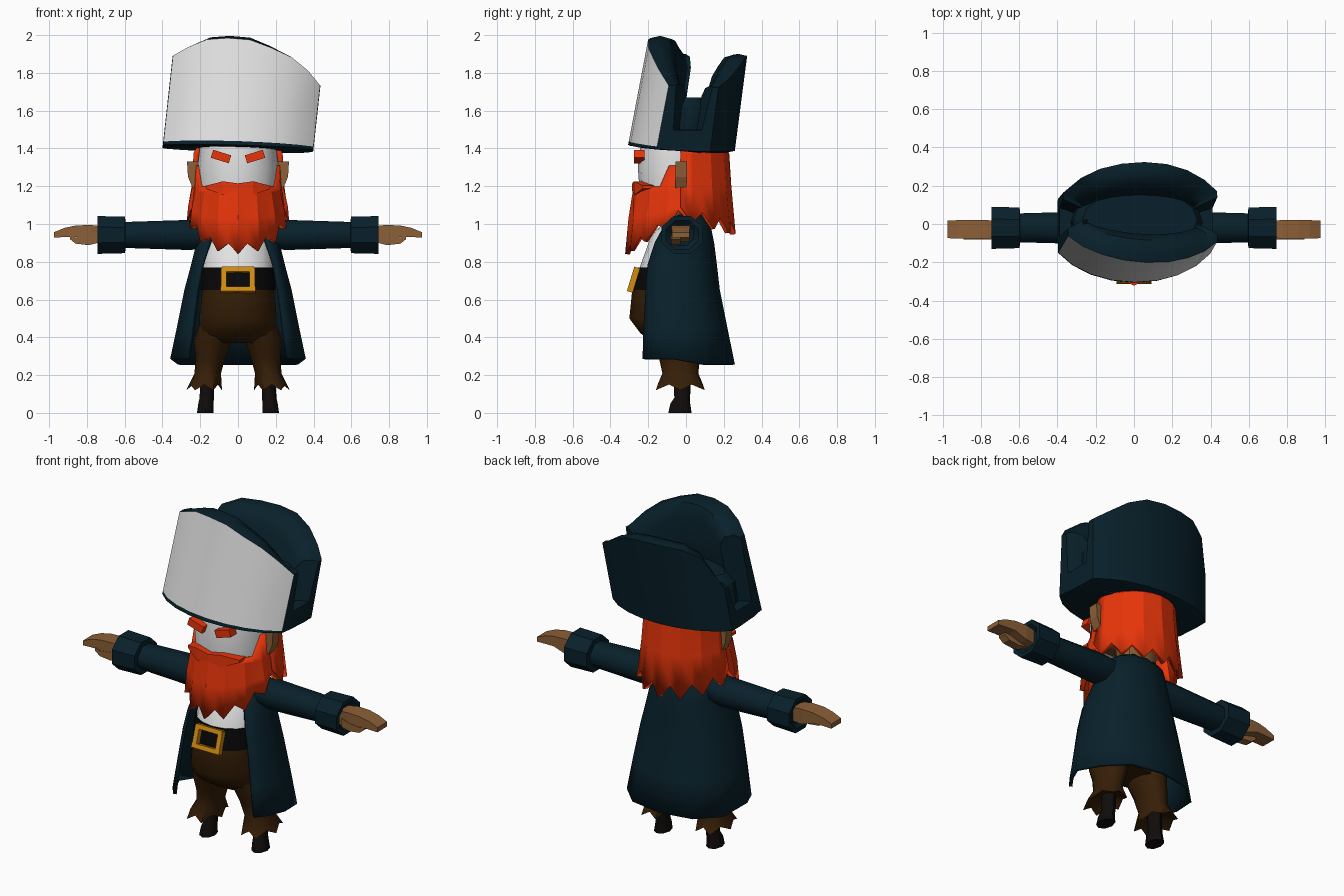
import bpy, bmesh, math
from math import sin, cos, pi, radians
from mathutils import Matrix

if "Cube" in bpy.data.objects:
    bpy.data.objects.remove(bpy.data.objects["Cube"])


def material(name, r, g, b):
    m = bpy.data.materials.new(name)
    m.diffuse_color = (r, g, b, 1)
    m.use_nodes = True
    node = m.node_tree.nodes["Principled BSDF"]
    node.inputs["Base Color"].default_value = (r, g, b, 1)
    node.inputs["Roughness"].default_value = 0.9
    return m


NAVY = material("navy cloth", .0025, .0145, .0235)
WHITE = material("white", .76, .76, .76)
ORANGE = material("orange hair", .82, .036, .003)
BROWN = material("dark brown cloth", .036, .013, .002)
SKIN = material("tan skin", .26, .115, .038)
GOLD = material("gold", .64, .26, .005)
BLACK = material("black belt", .002, .002, .002)
BOOT = material("boot leather", .005, .0035, .003)


def finish(bm, name, mats, smooth=35, thick=0):
    bmesh.ops.recalc_face_normals(bm, faces=bm.faces)
    me = bpy.data.meshes.new(name)
    bm.to_mesh(me)
    bm.free()
    ob = bpy.data.objects.new(name, me)
    bpy.context.collection.objects.link(ob)
    for m in mats:
        me.materials.append(m)
    if thick:
        s = ob.modifiers.new("thickness", "SOLIDIFY")
        s.thickness, s.offset = thick, 0
    bpy.ops.object.select_all(action="DESELECT")
    ob.select_set(True)
    bpy.context.view_layer.objects.active = ob
    if smooth:
        bpy.ops.object.shade_smooth_by_angle(angle=radians(smooth))
    return ob


def loft(name, rings, mats, closed=True, smooth=35, thick=0, rule=None):
    """Skin a list of equal point rings; rule(row, face centre) picks the material."""
    bm = bmesh.new()
    rows = [[bm.verts.new(p) for p in ring] for ring in rings]
    n = len(rows[0])
    for r, (a, b) in enumerate(zip(rows, rows[1:])):
        for i in range(n if closed else n - 1):
            j = (i + 1) % n
            f = bm.faces.new((a[i], a[j], b[j], b[i]))
            if rule:
                f.material_index = rule(r, f.calc_center_median())
    if closed:
        bm.faces.new(rows[0])
        bm.faces.new(rows[-1]).material_index = rule(len(rows) - 2, None) if rule else 0
    return finish(bm, name, mats, smooth, thick)


def oval(z, cx, cy, rx, ry, n=16):
    return [(cx + rx * cos(2 * pi * i / n), cy + ry * sin(2 * pi * i / n), z) for i in range(n)]


def across(x, cy, cz, ry, rz, n=8):
    """Polygon ring standing across the x axis, with flat top and sides."""
    k = cos(pi / n)
    return [(x, cy + ry / k * cos(2 * pi * (i + .5) / n),
             cz + rz / k * sin(2 * pi * (i + .5) / n)) for i in range(n)]


def box(name, loc, size, mat, rx=0, ry=0):
    bm = bmesh.new()
    bmesh.ops.create_cube(bm, size=1)
    m = Matrix.Translation(loc) @ Matrix.Rotation(ry, 4, "Y") @ Matrix.Rotation(rx, 4, "X")
    bm.transform(m @ Matrix.Diagonal((*size, 1)))
    return finish(bm, name, [mat], 0)


def lerp(table, x):
    for (a, p), (b, q) in zip(table, table[1:]):
        if x <= b:
            return p + (q - p) * (x - a) / (b - a)
    return table[-1][1]


# Hat: a tall folded brim with low square notches at the sides, and a crown inside it
FRONT = [(-.4, 1.9), (-.27, 1.98), (-.17, 2.0), (.02, 1.985), (.22, 1.9), (.31, 1.84), (.39, 1.74)]
BACK = [(-.4, 1.66), (-.37, 1.8), (-.29, 1.89), (-.2, 1.9), (.09, 1.9), (.22, 1.85), (.4, 1.73)]
quarter = [0, 16, 22, *range(30, 90, 15)]
angles = sorted({a % 360 for q in quarter for a in (q, 180 - q, 180 + q, 360 - q)} | {90, 270})


def brim(inset, height):
    """Ring of the brim; height blends from the base (0) to the brim top (1)."""
    ring = []
    for deg in angles:
        s, c = sin(radians(deg)), cos(radians(deg))
        x = max(-.4, min(.4, .46 * c))
        y = (.31 if s < 0 else .26) * s
        base = 1.395 - .025 * x - .015 * s
        top = lerp(FRONT if s < 0 else BACK, x) if abs(s) > .3 else 1.5
        z = base + (top - base) * height
        x *= 1 - inset / .4
        y *= 1 - inset / .21
        lean = z - 1.4
        ring.append((x + .11 * lean, y + (.19 if s < 0 else .13) * lean, z))
    return ring


loft("hat_brim", [brim(.03, 0), brim(0, .015), brim(0, .05), brim(0, .5), brim(0, .98),
                  brim(.035, 1), brim(.08, .97), brim(.11, .85), brim(.12, .3), brim(.12, 0)],
     [NAVY, WHITE], smooth=45,
     rule=lambda r, c: 1 if c and r in (2, 3) and c.y < .19 * (c.z - 1.4) - .155 else 0)
loft("hat_crown", [oval(1.42, 0, 0, .34, .2), oval(1.62, .02, .01, .34, .19),
                   oval(1.67, .03, .02, .3, .16)], [NAVY])

# Head, neck and ears
loft("head", [oval(1.17, 0, -.05, .205, .195), oval(1.3, 0, -.05, .215, .205),
              oval(1.42, 0, -.05, .2, .19)], [WHITE])
loft("neck", [oval(.97, 0, .02, .11, .08, 10), oval(1.12, 0, .02, .12, .1, 10),
              oval(1.18, 0, -.03, .2, .17, 10)], [SKIN])
EAR = ((.2, 1.33), (.27, 1.33), (.265, 1.25), (.24, 1.19), (.2, 1.2))
for side, sx in (("left", 1), ("right", -1)):
    loft(side + "_ear", [[(sx * x, y, z) for x, z in EAR] for y in (-.055, .005)],
         [SKIN], smooth=0)
    box(side + "_eyebrow", (sx * .09, -.247, 1.357), (.1, .055, .044), ORANGE, ry=-sx * .3)


# Hair and beard: curved sheets with a ragged hem
def locks(a0, a1, n, rows):
    """Each row maps the lock number and sideways-to-front factor to (rx, ry, z)."""
    rings = []
    for row in rows:
        ring = []
        for i in range(n + 1):
            a = radians(a0 + (a1 - a0) * i / n)
            rx, ry, z = row(i, abs(sin(a)))
            ring.append((rx * cos(a), -.02 + ry * sin(a), z))
        rings.append(ring)
    return rings


loft("back_hair", locks(-2, 182, 14, [
    lambda i, s: (.2, .19, 1.41),
    lambda i, s: (.222, .235, 1.37),
    lambda i, s: (.225 + .01 * (i % 2), .235 + .01 * (i % 2), 1.2),
    lambda i, s: (.25 + .012 * (i % 2), .25 + .018 * (i % 2), 1.09 - .07 * s - .075 * (i % 2))]),
    [ORANGE], closed=False, smooth=12, thick=.03)
loft("beard", locks(172, 368, 16, [
    lambda i, s: (.213, .235, 1.31 if s < .45 else 1.195),
    lambda i, s: (.222, .25, 1.17),
    lambda i, s: (.245 - .014 * (i % 2), .272 - .014 * (i % 2), 1.08 - .05 * s),
    lambda i, s: (.255 - .018 * (i % 2), .29 - .02 * (i % 2), 1.03 - .19 * s + .055 * (i % 2))]),
    [ORANGE], closed=False, smooth=12, thick=.025)
loft("moustache", [across(x, y, z, .03, h, 4) for x, y, z, h in (
    (-.17, -.2, 1.195, .008), (-.08, -.245, 1.19, .036), (0, -.255, 1.195, .02),
    (.08, -.245, 1.19, .036), (.17, -.2, 1.195, .008))], [ORANGE], smooth=0)

# Torso: trousers seat, belt and shirt
TORSO = ((.37, -.05, .17, .11), (.42, -.08, .2, .16), (.5, -.1, .205, .2), (.65, -.1, .19, .185),
         (.65, -.09, .2, .193), (.77, -.08, .195, .175), (.77, -.08, .187, .165),
         (.95, -.05, .17, .13), (1.0, -.03, .12, .09))
loft("torso", [oval(z, 0, cy, rx, ry) for z, cy, rx, ry in TORSO], [BROWN, BLACK, WHITE],
     smooth=55, rule=lambda r, c: 0 if r < 3 else 1 if r < 6 else 2)

# Belt buckle frame
for name, x, z, w, h in (("top", 0, .757, .17, .026), ("bottom", 0, .653, .185, .026),
                         ("left", .076, .705, .028, .12), ("right", -.076, .705, .028, .12)):
    box("buckle_" + name, (x, -.278 + .3 * (z - .705), z), (w, .032, h), GOLD, rx=-.3)

# Coat: open-fronted shell flaring to the hem
COAT = ((.255, .26, .35, -.225, .25), (.45, .24, .315, -.22, .21), (.65, .215, .275, -.21, .17),
        (.78, .19, .24, -.2, .155), (.9, .15, .21, -.16, .14), (1.0, .11, .19, -.1, .12),
        (1.045, .05, .12, -.03, .09))
coat = []
for z, xo, rx, yf, yb in COAT:
    half = [(xo, yf), ((xo + rx) / 2 + .005, yf * .72), (rx, yf * .3),
            (rx * .89, yb * .4), (rx * .56, yb * .86)]
    lift = .03 if z < .3 else 0
    coat.append([(x, y, z + lift * (y < 0)) for x, y in half] + [(0, yb, z)]
                + [(-x, y, z + lift * (y < 0)) for x, y in reversed(half)])
loft("coat", coat, [NAVY], closed=False, smooth=50, thick=.018)

# Limbs, built once for each side
for side, sx in (("left", 1), ("right", -1)):
    loft(side + "_sleeve", [across(sx * x, -.02, z, ry, rz) for x, z, ry, rz in (
        (.08, .95, .07, .06), (.25, .942, .085, .08), (.62, .942, .075, .068))], [NAVY], smooth=50)
    loft(side + "_cuff", [across(sx * x, -.02, .942, r, r * .91) for x, r in (
        (.595, .07), (.598, .106), (.745, .11), (.745, .085), (.72, .06))], [NAVY])
    loft(side + "_hand", [across(sx * x, -.028, z, ry, rz, 4) for x, z, ry, rz in (
        (.7, .945, .04, .04), (.78, .95, .05, .045), (.86, .962, .05, .03),
        (.92, .955, .048, .024), (.975, .942, .046, .014))], [SKIN], smooth=0)
    loft(side + "_thumb", [across(sx * x, -.055, z, .025, rz, 4) for x, z, rz in (
        (.74, .925, .025), (.79, .912, .024), (.86, .912, .016), (.89, .93, .01))],
        [SKIN], smooth=0)
    leg = [oval(z, sx * cx, cy, rx, ry, 12) for z, cx, cy, rx, ry in (
        (.48, .1, -.07, .1, .13), (.38, .135, -.05, .1, .125), (.3, .145, -.035, .08, .11),
        (.21, .16, -.03, .07, .095))]
    sharp, inner = (oval(.12, sx * .18, -.03, .095, .15, 12), oval(.15, sx * .178, -.03, .085, .12, 12))
    hem = [(inner if i % 2 else sharp)[i] for i in range(12)]
    loft(side + "_trouser_leg", leg + [hem, oval(.17, sx * .165, -.03, .05, .06, 12)],
         [BROWN], smooth=50)
    loft(side + "_boot", [oval(z, sx * cx, cy, rx, ry, 8) for z, cx, cy, rx, ry in (
        (.2, .162, -.02, .038, .045), (.08, .165, -.02, .038, .042),
        (.05, .17, -.03, .04, .052), (0, .173, -.032, .044, .062))], [BOOT], smooth=50)
